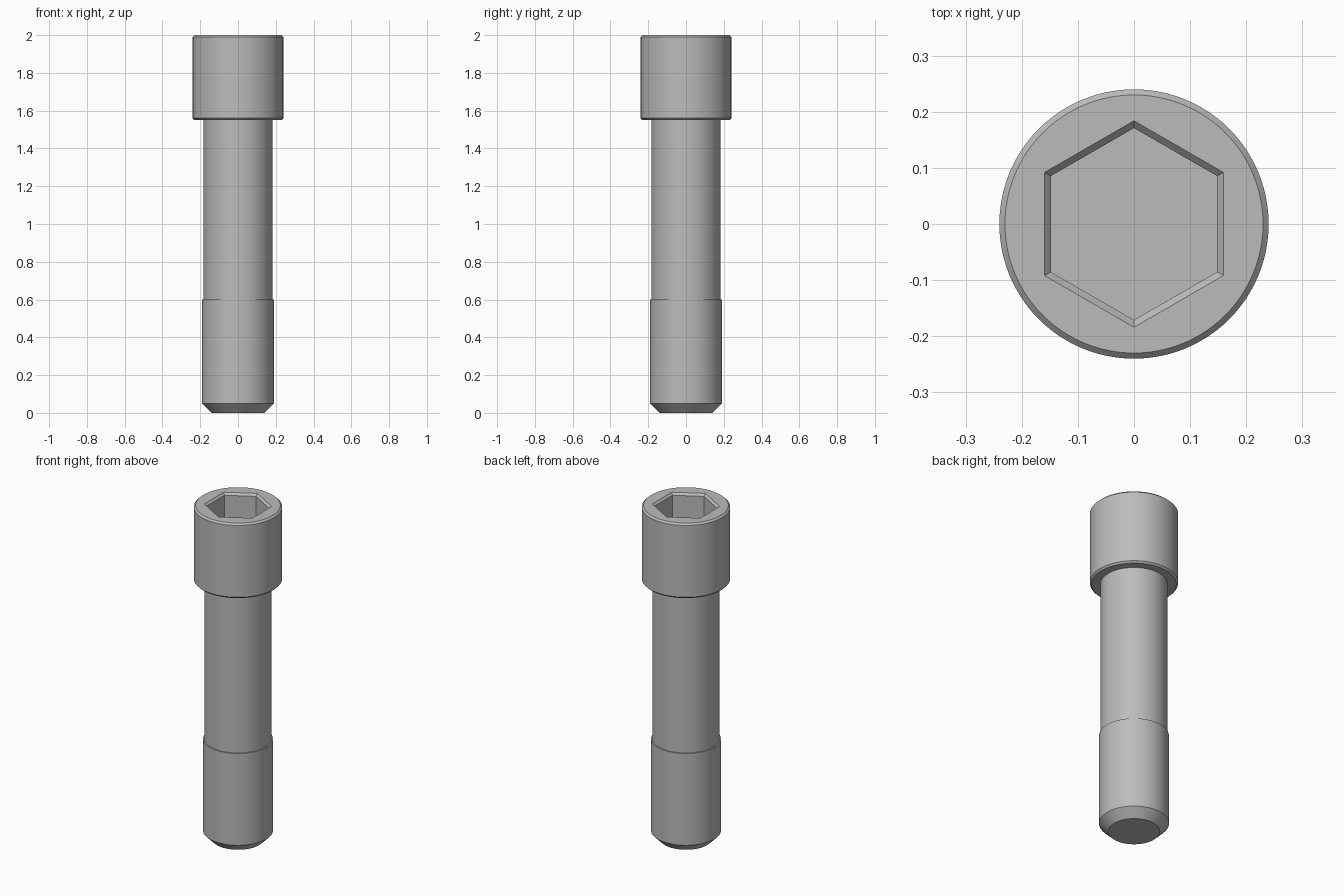
import bpy, bmesh, math

if "Cube" in bpy.data.objects:
    bpy.data.objects.remove(bpy.data.objects["Cube"])

steel = bpy.data.materials.new("steel_grey")
steel.use_nodes = True
colour = (0.5, 0.5, 0.5, 1)
steel.diffuse_color = colour
steel.node_tree.nodes["Principled BSDF"].inputs["Base Color"].default_value = colour

ROUND, HEX = 96, 6


def stack(name, rings, cap_start=False, cap_end=False):
    """Skin a list of (radius, height, sides) rings, joined in order."""
    bm = bmesh.new()
    loops = []
    for radius, z, sides in rings:
        verts = []
        for i in range(sides):
            a = math.pi / 2 + math.tau * i / sides
            verts.append(bm.verts.new((radius * math.cos(a), radius * math.sin(a), z)))
        loops.append(verts)
    for a, b in zip(loops, loops[1:]):
        if len(a) == len(b):
            for i in range(len(a)):
                j = (i + 1) % len(a)
                bm.faces.new((a[i], a[j], b[j], b[i]))
        else:
            # Flat face between a round rim and a hexagonal opening
            edges = []
            for ring in (a, b):
                for i, v in enumerate(ring):
                    w = ring[(i + 1) % len(ring)]
                    edges.append(bm.edges.get((v, w)) or bm.edges.new((v, w)))
            bmesh.ops.triangle_fill(bm, edges=edges, use_beauty=True, normal=(0, 0, 1))
    if cap_start:
        bm.faces.new(loops[0][::-1])
    if cap_end:
        bm.faces.new(loops[-1])
    # Every ring list runs upward on the outside, so this makes normals agree
    bmesh.ops.recalc_face_normals(bm, faces=bm.faces)
    mesh = bpy.data.meshes.new(name)
    bm.to_mesh(mesh)
    bm.free()
    mesh.materials.append(steel)
    obj = bpy.data.objects.new(name, mesh)
    bpy.context.collection.objects.link(obj)
    bpy.ops.object.select_all(action="DESELECT")
    obj.select_set(True)
    bpy.context.view_layer.objects.active = obj
    bpy.ops.object.shade_smooth_by_angle(angle=math.radians(25))
    return obj


SHANK_R, THREAD_R, HEAD_R = 0.183, 0.19, 0.24
HEAD_Z, THREAD_Z = 1.55, 0.6

# Threaded end with pointed chamfer and a narrow ledge
stack("threaded_end", [
    (0.14, 0, ROUND), (THREAD_R, 0.05, ROUND),
    (THREAD_R, THREAD_Z, ROUND), (SHANK_R, THREAD_Z, ROUND)], cap_start=True)

# Plain shank
stack("shank", [(SHANK_R, THREAD_Z, ROUND), (SHANK_R, HEAD_Z, ROUND)])

# Cylindrical head with chamfered rims and a hexagonal socket
stack("socket_head", [
    (SHANK_R, HEAD_Z, ROUND), (HEAD_R - 0.01, HEAD_Z, ROUND),
    (HEAD_R, HEAD_Z + 0.01, ROUND), (HEAD_R, 1.99, ROUND),
    (HEAD_R - 0.01, 2, ROUND), (0.184, 2, HEX),
    (0.171, 1.987, HEX), (0.171, 1.76, HEX)], cap_end=True)
